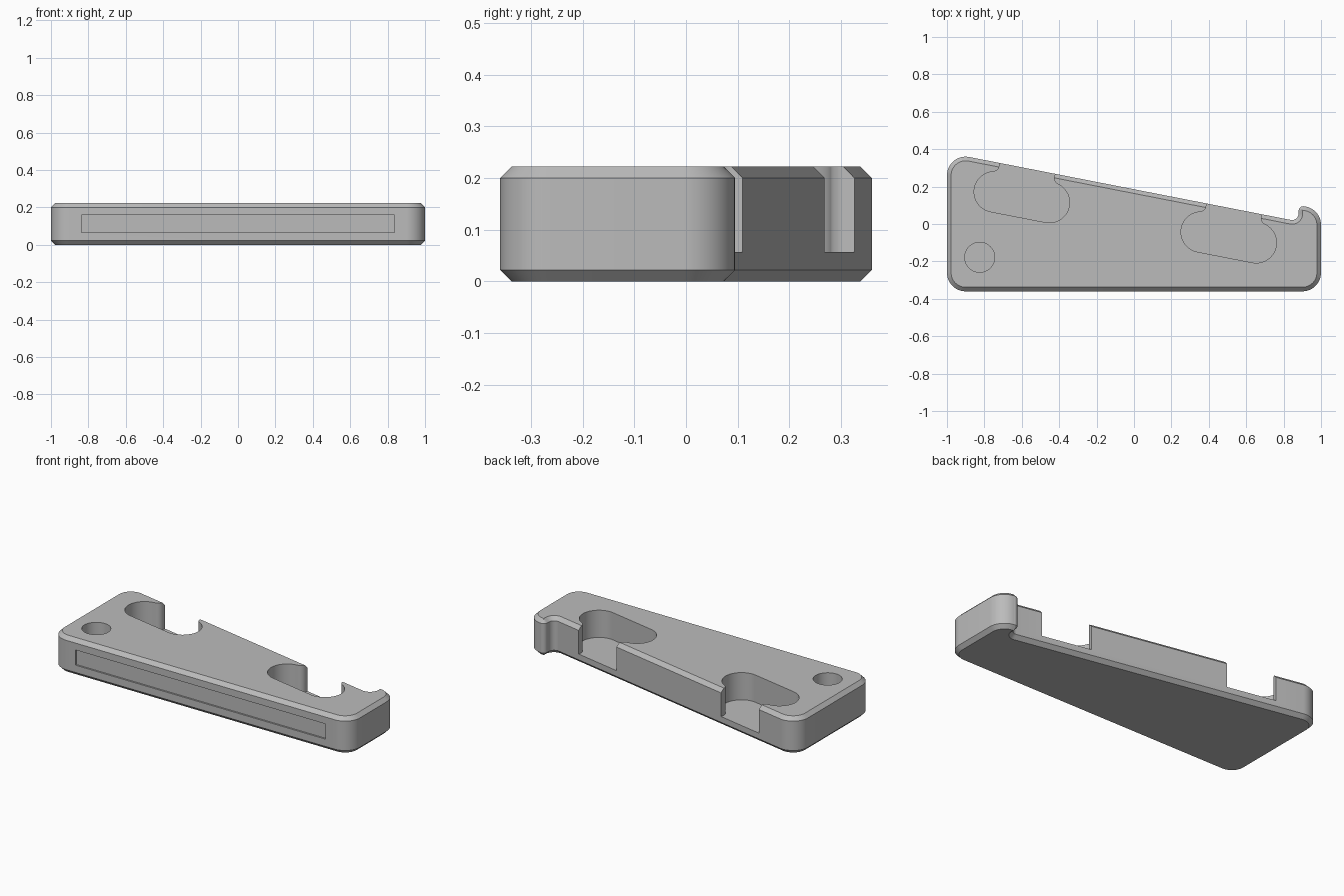
import bpy
import bmesh
from math import radians, cos, sin, atan2, degrees, sqrt
from mathutils import Vector

if "Cube" in bpy.data.objects:
    bpy.data.objects.remove(bpy.data.objects["Cube"], do_unlink=True)

HEIGHT, CHAMFER, FLOOR = 0.222, 0.022, 0.057
SLOPE = 79  # direction the slanted back edge faces, in degrees

grey = bpy.data.materials.new("plain grey")
grey.use_nodes = True
grey.diffuse_color = (0.5, 0.5, 0.5, 1)
grey.node_tree.nodes["Principled BSDF"].inputs["Base Color"].default_value = (0.5, 0.5, 0.5, 1)


def arc(cx, cy, r, start, end, steps=14):
    angles = [radians(start + (end - start) * i / steps) for i in range(steps + 1)]
    return [Vector((cx + r * cos(a), cy + r * sin(a))) for a in angles]


def inset(points, d):
    """Move a counter-clockwise outline inward with mitred corners."""
    result = []
    for i, p in enumerate(points):
        a = (p - points[i - 1]).normalized()
        b = (points[(i + 1) % len(points)] - p).normalized()
        na, nb = Vector((-a.y, a.x)), Vector((-b.y, b.x))
        result.append(p + (na + nb) * d / (1 + na.dot(nb)))
    return result


def loft(name, rings):
    """Solid from (outline, height) rings, capped at both ends."""
    bm = bmesh.new()
    loops = [[bm.verts.new((p.x, p.y, z)) for p in pts] for pts, z in rings]
    n = len(loops[0])
    for low, high in zip(loops, loops[1:]):
        for i in range(n):
            j = (i + 1) % n
            bm.faces.new((low[i], low[j], high[j], high[i]))
    bm.faces.new(loops[0][::-1])
    bm.faces.new(loops[-1])
    bmesh.ops.recalc_face_normals(bm, faces=bm.faces)
    mesh = bpy.data.meshes.new(name)
    bm.to_mesh(mesh)
    bm.free()
    mesh.materials.append(grey)
    obj = bpy.data.objects.new(name, mesh)
    bpy.context.collection.objects.link(obj)
    return obj


# Wedge-shaped body with a small hook at the low end of the slanted edge
outline = (arc(-0.9, -0.26, 0.1, 180, 270) + arc(0.9, -0.26, 0.1, 270, 360)
           + arc(0.9, -0.005, 0.1, 0, 87) + arc(0.905, 0.07, 0.025, 90, 180, 8)
           + arc(0.845, 0.056, 0.035, 360, 180 + SLOPE, 10)
           + arc(-0.9, 0.26, 0.1, SLOPE, 180))
core = inset(outline, CHAMFER)
body = loft("stand_body", [(core, 0), (outline, CHAMFER),
                           (outline, HEIGHT - CHAMFER), (core, HEIGHT)])

# Pocket outline: a slot with round ends and a rounded neck opening to the back
R, FILLET, LENGTH = 0.108, 0.035, 0.3
neck = sqrt((R + FILLET) ** 2 - FILLET ** 2)
touch = degrees(atan2(neck, -FILLET))
left_half = (arc(0, 0, R, 270, touch, 24)
             + arc(-FILLET, neck, FILLET, touch - 180, 0, 10) + [Vector((0, 0.3))])
right_half = [Vector((LENGTH - p.x, p.y)) for p in left_half]
slot = (left_half + right_half[::-1])[::-1]

along = Vector((sin(radians(SLOPE)), -cos(radians(SLOPE))))
across = Vector((-along.y, along.x))
start = Vector((-0.747, 0.172))
cutters = []
for side, shift in (("right", 0), ("left", 1.127)):
    pts = [start + along * (p.x + shift) + across * p.y for p in slot]
    cutters.append(loft(side + "_pocket_cutter", [(pts, FLOOR), (pts, 0.3)]))

# Round hole
circle = arc(-0.825, -0.178, 0.08, 0, 360, 48)[:-1]
cutters.append(loft("hole_cutter", [(circle, FLOOR), (circle, 0.3)]))

# Shallow recessed panel on the front
panel = [Vector(p) for p in ((-0.838, -0.5), (0.838, -0.5), (0.838, -0.35), (-0.838, -0.35))]
cutters.append(loft("panel_cutter", [(panel, 0.066), (panel, 0.158)]))

# Cut everything out of the body
bpy.context.view_layer.objects.active = body
body.select_set(True)
for cutter in cutters:
    cutter.hide_render = True
    mod = body.modifiers.new(cutter.name, "BOOLEAN")
    mod.operation = "DIFFERENCE"
    mod.solver = "EXACT"
    mod.object = cutter
    bpy.ops.object.modifier_apply(modifier=mod.name)
    bpy.data.objects.remove(cutter, do_unlink=True)

bpy.ops.object.shade_smooth_by_angle(angle=radians(30))
